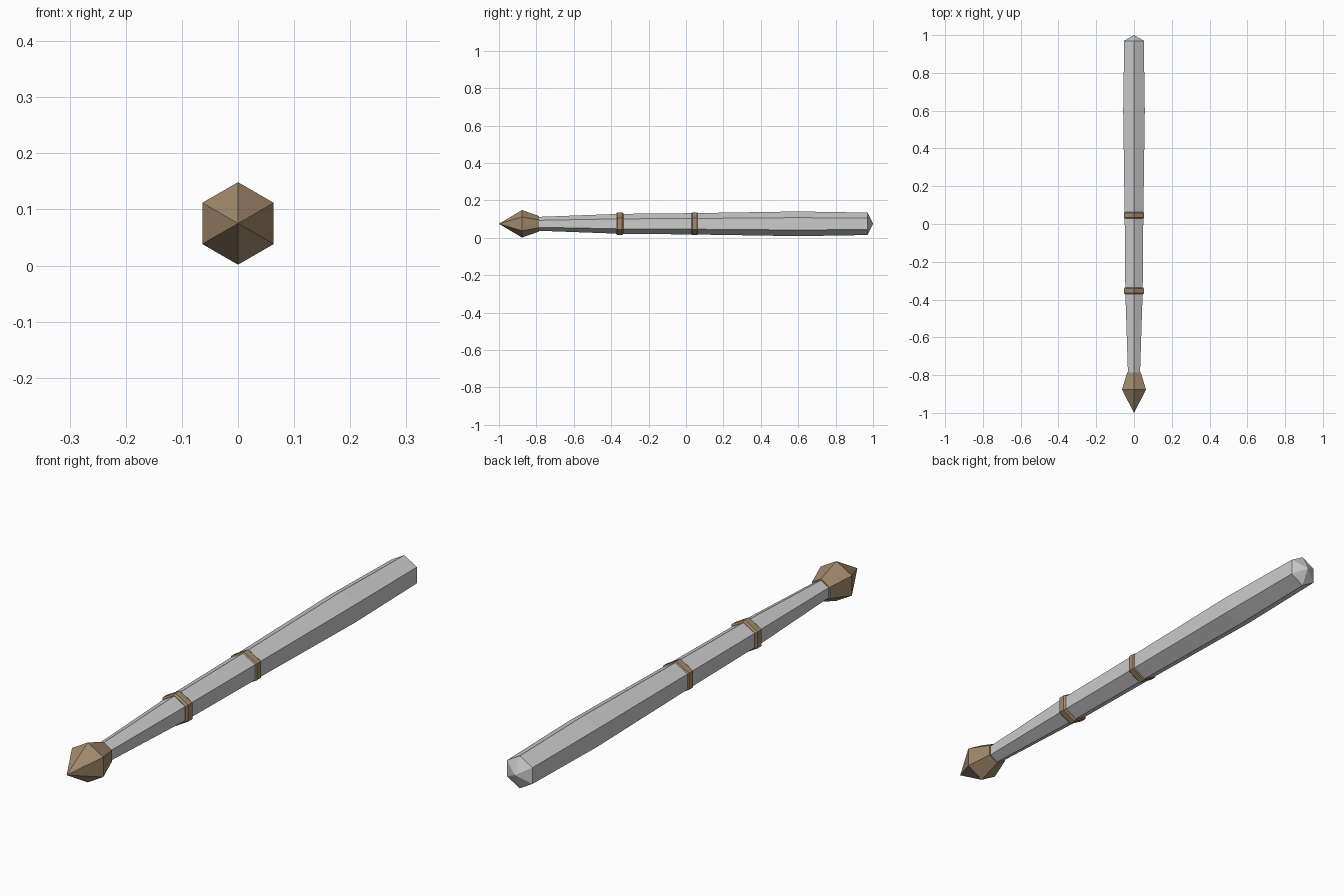
import bpy, bmesh
from math import sin, cos, pi

if "Cube" in bpy.data.objects:
    bpy.data.objects.remove(bpy.data.objects["Cube"])

CENTRE_Z = 0.075
SIDES = 6

bronze = bpy.data.materials.new("bronze")
bronze.diffuse_color = (0.36, 0.25, 0.15, 1)
bronze.use_nodes = True
bronze.node_tree.nodes["Principled BSDF"].inputs["Base Color"].default_value = bronze.diffuse_color


def hex_lathe(name, profile, material=None):
    """Hexagonal loft along y from (y, radius) pairs; radius 0 makes a point."""
    bm = bmesh.new()
    rings = []
    for y, r in profile:
        n = SIDES if r else 1
        rings.append([bm.verts.new((r * sin(2 * pi * i / SIDES), y,
                                    CENTRE_Z + r * cos(2 * pi * i / SIDES)))
                      for i in range(n)])
    for a, b in zip(rings, rings[1:]):
        for i in range(SIDES):
            j = (i + 1) % SIDES
            corners = [a[i % len(a)], a[j % len(a)], b[j % len(b)], b[i % len(b)]]
            bm.faces.new(list(dict.fromkeys(corners)))
    for ring in (rings[0], rings[-1]):
        if len(ring) > 1:
            bm.faces.new(ring)
    bmesh.ops.recalc_face_normals(bm, faces=bm.faces)
    mesh = bpy.data.meshes.new(name)
    bm.to_mesh(mesh)
    bm.free()
    obj = bpy.data.objects.new(name, mesh)
    bpy.context.collection.objects.link(obj)
    if material:
        mesh.materials.append(material)
    return obj


# Tapered shaft with a shallow pointed end
hex_lathe("shaft", [(-0.79, 0.037), (-0.36, 0.053), (0.04, 0.057),
                    (0.60, 0.066), (0.97, 0.060), (1.0, 0)])

# Pointed head
hex_lathe("head", [(-1.0, 0), (-0.877, 0.0735), (-0.787, 0.042)], bronze)

# Chamfered bands around the shaft
for name, y in (("front_band", -0.354), ("rear_band", 0.046)):
    hex_lathe(name, [(y - 0.019, 0.055), (y - 0.012, 0.061),
                     (y + 0.012, 0.061), (y + 0.019, 0.055)], bronze)
